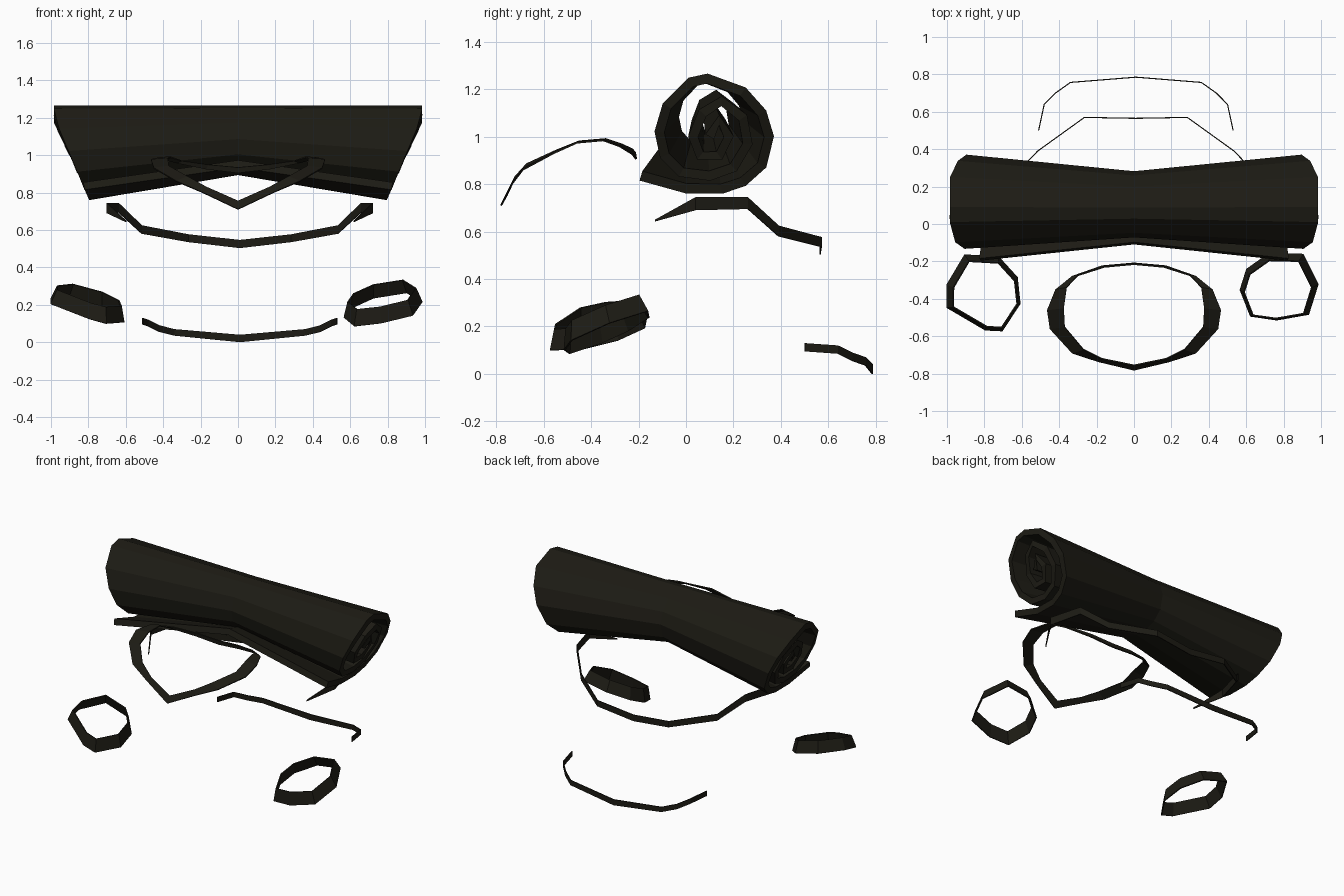
import bpy

if "Cube" in bpy.data.objects:
    bpy.data.objects.remove(bpy.data.objects["Cube"])

dark = bpy.data.materials.new("dark_cloth")
dark.diffuse_color = (0.012, 0.011, 0.007, 1)
dark.use_nodes = True
dark.node_tree.nodes["Principled BSDF"].inputs["Base Color"].default_value = dark.diffuse_color


def make(name, verts, faces, thickness):
    mesh = bpy.data.meshes.new(name)
    mesh.from_pydata(verts, [], faces)
    mesh.materials.append(dark)
    obj = bpy.data.objects.new(name, mesh)
    bpy.context.collection.objects.link(obj)
    solid = obj.modifiers.new("thickness", 'SOLIDIFY')
    solid.thickness = thickness
    solid.offset = 0
    return obj


def loft(name, rows, thickness, closed=False):
    """Skin equal-length rows of points; closed joins the row ends."""
    n = len(rows[0])
    verts = [p for row in rows for p in row]
    faces = []
    for r in range(len(rows) - 1):
        for i in range(n if closed else n - 1):
            j = (i + 1) % n
            faces.append((r * n + i, r * n + j, (r + 1) * n + j, (r + 1) * n + i))
    return make(name, verts, faces, thickness)


def mirrored(half, closed=False):
    """Half path ending on x = 0 becomes a full path."""
    back = [(-x, y, z) for x, y, z in reversed(half[:-1])]
    if closed:
        back = back[:-1]
    return half + back


# Rolled blanket: spiral profile (y, z), narrower in the middle, slanted ends
spiral = [(-.19, .835), (0, .782), (.15, .78), (.24, .81), (.32, .88), (.35, 1.0),
          (.32, 1.1), (.24, 1.19), (.09, 1.245), (.02, 1.23), (-.08, 1.13),
          (-.112, 1.02), (-.09, .92), (-.02, .85), (.1, .835), (.2, .87),
          (.26, .97), (.24, 1.08), (.15, 1.15), (.07, 1.1), (.03, 1.0),
          (.06, .92), (.14, .92), (.18, 1.0), (.14, 1.07), (.1, 1.0)]
end = [(min(.985, .79 + .45 * (z - .76)), y, z) for y, z in spiral]
middle = [(0, .025 + .675 * y, .9 + .71 * (z - .76)) for y, z in spiral]
loft("rolled_blanket", [[(-x, y, z) for x, y, z in end], middle, end], .042)

# Neck band: closed ribbon lying flat at the sides
outer = [(0, -.78, .71), (.19, -.735, .80), (.33, -.69, .86), (.45, -.56, .93),
         (.465, -.46, .975), (.42, -.35, .985), (.33, -.28, .96), (.17, -.225, .925), (0, -.21, .905)]
inner = [(0, -.755, .755), (.17, -.72, .83), (.27, -.67, .885), (.37, -.55, .94),
         (.375, -.45, .98), (.36, -.34, .99), (.30, -.275, .97), (.16, -.23, .95), (0, -.215, .935)]
loft("neck_band", [mirrored(outer, True), mirrored(inner, True)], .008, True)


# Back straps: open vertical ribbons, (x, y, low z, high z) from the tip to the middle
def strap(name, half, shift):
    low = mirrored([(x, y, a) for x, y, a, b in half])
    high = mirrored([(x, y, b) for x, y, a, b in half])
    loft(name, [[(x + shift, y, z) for x, y, z in row] for row in (low, high)], .006)


strap("upper_back_strap", [(.61, -.13, .643, .65), (.71, .04, .69, .745), (.65, .26, .695, .745),
                           (.525, .39, .58, .625), (.275, .57, .535, .577), (0, .565, .503, .547)], .01)
strap("lower_back_strap", [(.52, .5, .095, .13), (.49, .64, .085, .12), (.43, .70, .055, .09),
                           (.35, .757, .035, .07), (0, .785, .0, .04)], .01)


# Cuffs: tilted eight-sided bands, slightly wider below
def cuff(name, cx, cy, cz, points, sx, sy, height):
    rows = []
    for side, scale in ((-.5, 1.0), (.5, .87)):
        h = side * height
        row = []
        for x, y in points:
            dx, dy = (x - cx) * scale, (y - cy) * scale
            row.append((cx + dx - sx * h * .5, cy + dy - sy * h * .5, cz + sx * dx + sy * dy + h))
        rows.append(row)
    loft(name, rows, .008, True)


cuff("left_cuff", -.80, -.37, .21,
     [(-.90, -.17), (-.72, -.18), (-.62, -.29), (-.605, -.43), (-.70, -.575),
      (-.79, -.57), (-.995, -.45), (-.995, -.33)], -.26, .22, .08)
cuff("right_cuff", .775, -.34, .215,
     [(.90, -.17), (.72, -.165), (.60, -.25), (.565, -.36), (.62, -.50),
      (.76, -.52), (.93, -.49), (.98, -.33)], .17, .40, .08)
